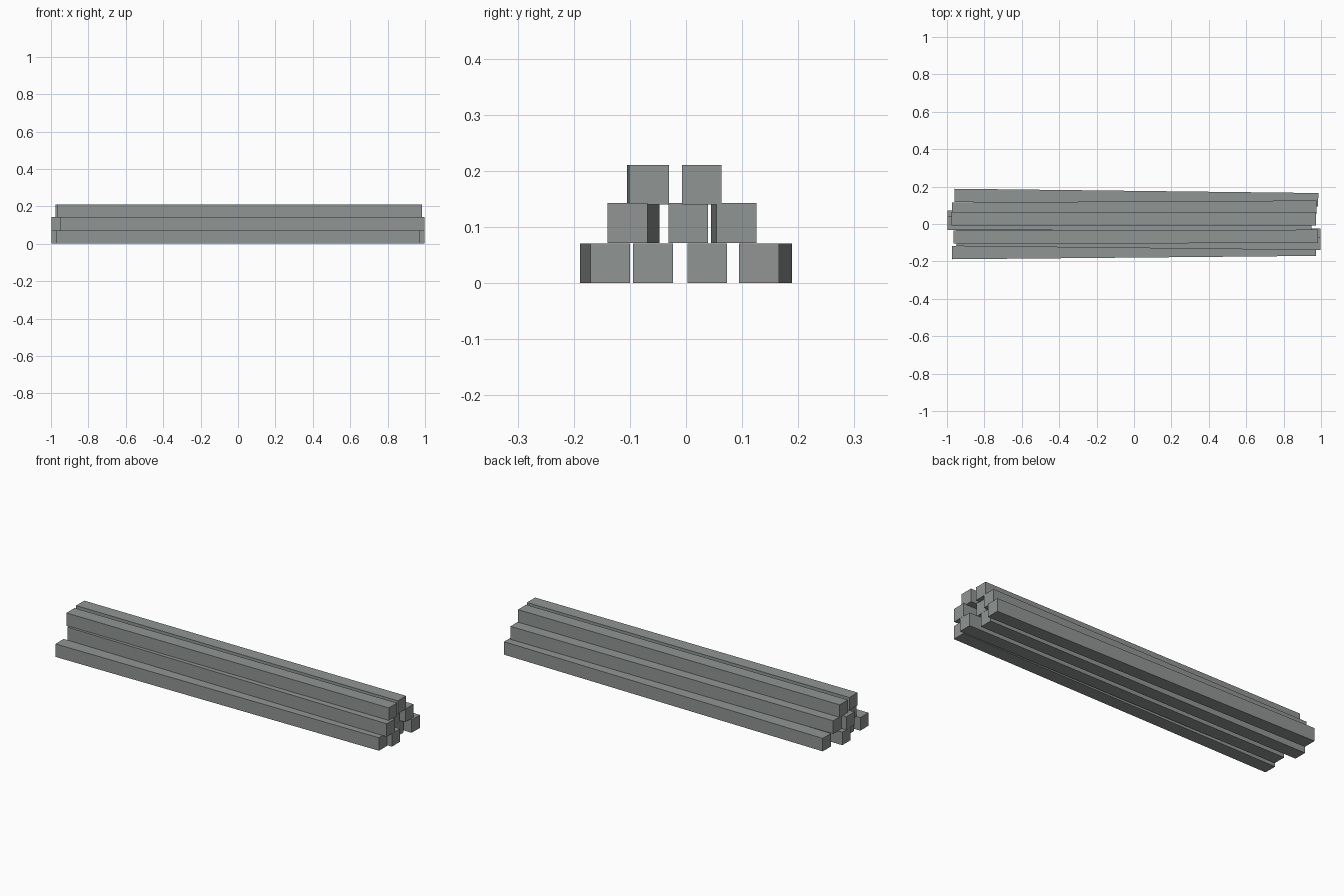
import bpy
import math

if "Cube" in bpy.data.objects:
    bpy.data.objects.remove(bpy.data.objects["Cube"], do_unlink=True)

steel = bpy.data.materials.new("dull grey")
steel.use_nodes = True
grey = (0.28, 0.30, 0.29, 1)
steel.diffuse_color = grey
steel.node_tree.nodes["Principled BSDF"].inputs["Base Color"].default_value = grey

SIZE = 0.071


def beam(name, z, x0, x1, y0, y1):
    """Square beam whose centre line runs from (x0, y0) to (x1, y1)."""
    bpy.ops.mesh.primitive_cube_add(
        size=1, location=((x0 + x1) / 2, (y0 + y1) / 2, z + SIZE / 2),
        rotation=(0, 0, math.atan2(y1 - y0, x1 - x0)))
    ob = bpy.context.object
    ob.name = name
    ob.scale = (math.hypot(x1 - x0, y1 - y0), SIZE, SIZE)
    ob.data.materials.append(steel)


# Stacked layers, each beam: left x, right x, y at each end
layers = {
    "bottom": (0.0, [(-0.973, 0.973, -0.153, -0.135),
                     (-0.95, 0.998, -0.059, -0.059),
                     (-0.998, 0.95, 0.038, 0.038),
                     (-0.96, 0.985, 0.153, 0.130)]),
    "middle": (0.0715, [(-0.95, 0.998, -0.083, -0.104),
                        (-0.998, 0.95, 0.004, 0.004),
                        (-0.972, 0.975, 0.080, 0.090)]),
    "top": (0.14, [(-0.965, 0.984, -0.070, -0.066),
                   (-0.975, 0.973, 0.028, 0.028)]),
}
for layer, (z, beams) in layers.items():
    for i, ends in enumerate(beams, 1):
        beam(f"{layer}_beam_{i}", z, *ends)
